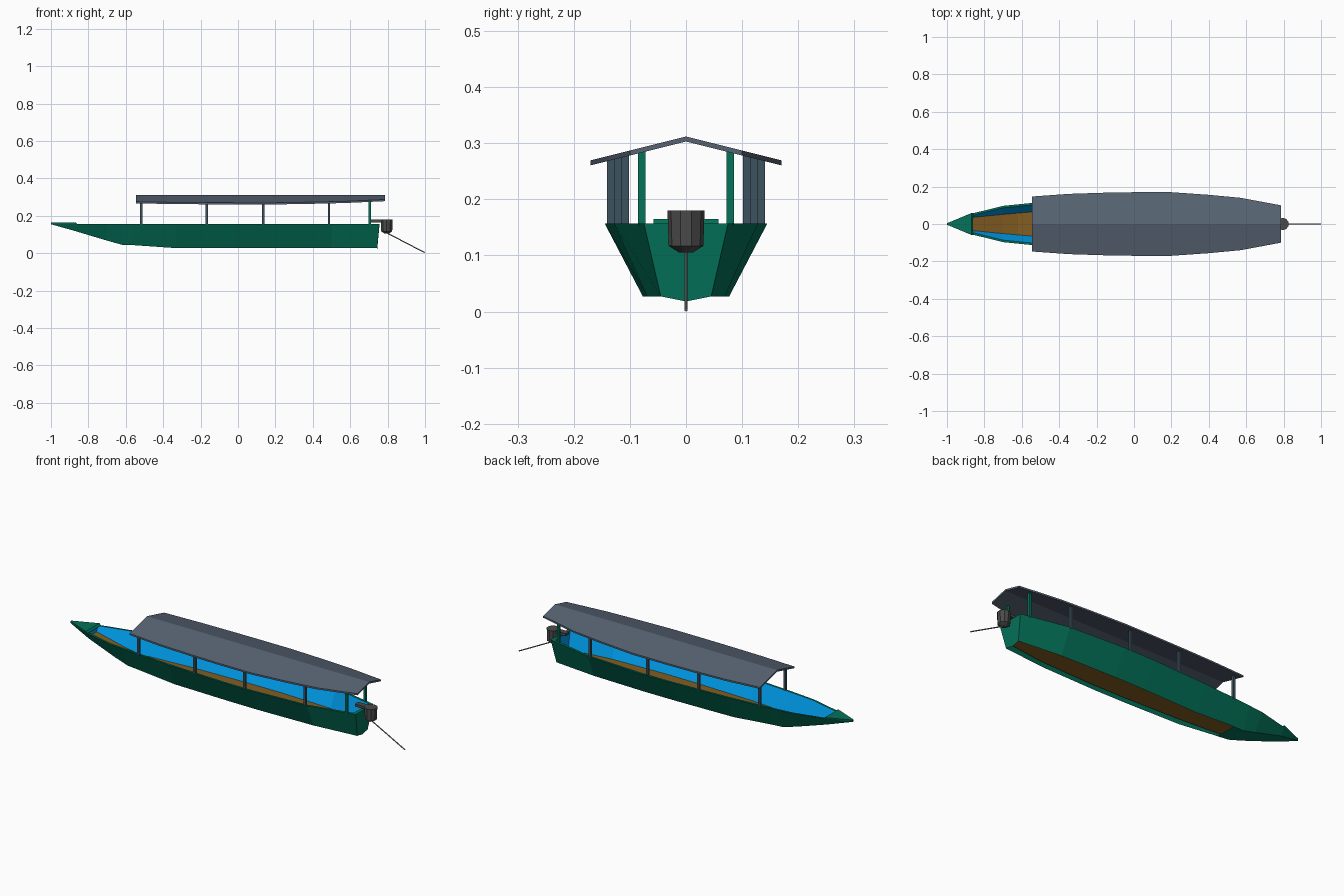
import bpy, bmesh, math
from mathutils import Vector

if "Cube" in bpy.data.objects:
    bpy.data.objects.remove(bpy.data.objects["Cube"])


def material(name, rgb):
    m = bpy.data.materials.new(name)
    m.diffuse_color = (*rgb, 1)
    m.use_nodes = True
    m.node_tree.nodes["Principled BSDF"].inputs["Base Color"].default_value = m.diffuse_color
    return m


GREEN = material("green_paint", (0.001, 0.17, 0.10))
BLUE = material("blue_paint", (0.0, 0.35, 0.87))
BROWN = material("brown_wood", (0.23, 0.11, 0.015))
SLATE = material("slate", (0.095, 0.125, 0.17))
POST = material("dark_slate", (0.045, 0.085, 0.11))
DARK = material("dark_metal", (0.07, 0.07, 0.07))
STEEL = material("steel", (0.25, 0.25, 0.25))


def loft(name, rings, mat, closed=False, caps=()):
    """Skin equal-length rings of points; caps are (ring, point indices)."""
    bm = bmesh.new()
    vs = [[bm.verts.new(p) for p in r] for r in rings]
    n = len(rings[0])
    for a, b in zip(vs, vs[1:]):
        for i in range(n if closed else n - 1):
            j = (i + 1) % n
            bm.faces.new((a[i], a[j], b[j], b[i]))
    for ring, ids in caps:
        bm.faces.new([vs[ring][i] for i in ids])
    bmesh.ops.remove_doubles(bm, verts=bm.verts, dist=1e-5)
    bmesh.ops.recalc_face_normals(bm, faces=bm.faces)
    me = bpy.data.meshes.new(name)
    bm.to_mesh(me)
    bm.free()
    ob = bpy.data.objects.new(name, me)
    bpy.context.collection.objects.link(ob)
    me.materials.append(mat)
    return ob


def box(name, x, y, z, sx, sy, sz, mat):
    ring = lambda zz: [(x + a * sx / 2, y + b * sy / 2, zz)
                       for a, b in ((-1, -1), (1, -1), (1, 1), (-1, 1))]
    return loft(name, [ring(z - sz / 2), ring(z + sz / 2)], mat, True,
                [(0, range(4)), (1, range(4))])


def lathe(name, x, profile, sides, mat):
    rings = [[(x + r * math.cos(math.tau * (k + 0.5) / sides),
               r * math.sin(math.tau * (k + 0.5) / sides), z)
              for k in range(sides)] for r, z in profile]
    return loft(name, rings, mat, True, [(0, range(sides)), (-1, range(sides))])


TOP, RIM, FLOOR_Z = 0.157, 0.011, 0.062
# x, gunwale half width, chine half width, bottom z
STATIONS = [(-1, 0.004, 0.003, 0.155), (-0.87, 0.055, 0.034, 0.118),
            (-0.70, 0.097, 0.050, 0.067), (-0.62, 0.105, 0.055, 0.045),
            (-0.56, 0.111, 0.059, 0.043), (-0.33, 0.129, 0.068, 0.027),
            (0.0, 0.144, 0.076, 0.027), (0.18, 0.145, 0.077, 0.027),
            (0.50, 0.128, 0.069, 0.027), (0.75, 0.075, 0.045, 0.027)]

# Hull sides with gunwale rim and transom; the planked floor closes the middle
hull, bow, lining, floor = [], [], [], []
for x, g, c, zb in STATIONS:
    stern = x == 0.75
    xt, xb = (0.757, 0.744) if stern else (x, x)
    keel = zb - (0.009 if stern else 0)
    xi, gi = (0.738 if stern else x), max(g - RIM, 0.001)
    hull.append([(xb, c, zb), (xt, g, TOP), (xi, gi, TOP),
                 (xi, -gi, TOP), (xt, -g, TOP), (xb, -c, zb), (xb, 0, keel)])
    if x <= -0.56:
        bow.append([(x, -c, zb), (x, c, zb)])
    if x > -1:
        zf, ci = max(zb + 0.010, FLOOR_Z), c - 0.003
        fi = ci + (gi - ci) * (zf - zb) / (TOP - zb)
        lining.append([(xi, -gi, TOP), (xi, -fi, zf), (xi, fi, zf), (xi, gi, TOP)])
        floor.append([(xi, -fi, zf), (xi, fi, zf)])
for side, ids in (("left", (0, 1, 2)), ("right", (3, 4, 5))):
    loft(f"hull_{side}", [[r[i] for i in ids] for r in hull], GREEN)
loft("bow_bottom", bow, GREEN)
s = hull[-1]
loft("transom_rim", [[s[1], s[4]], [s[2], s[3]]], GREEN)
loft("transom", [[s[0], s[1]], [s[6], (0.757, 0, TOP)], [s[5], s[4]]], GREEN)
for side, ids in (("right", (0, 1)), ("left", (2, 3))):
    loft(f"inner_lining_{side}", [[r[i] for i in ids] for r in lining], BLUE)
for name, r in (("bow_bulkhead", lining[0]), ("stern_bulkhead", lining[-1])):
    loft(name, [[r[0], r[1]], [r[3], r[2]]], BLUE)
loft("floor", floor, BROWN)

# Bow deck plate
plate = lambda z, e: [(-1, -0.004, z), (-0.87 + e, -0.058, z),
                      (-0.87 + e, 0.058, z), (-1, 0.004, z)]
loft("bow_deck", [plate(0.156, 0.01), plate(0.165, 0)], GREEN, True,
     [(0, range(4)), (1, range(4))])

# Gabled roof: constant pitch, eaves follow the hull curve
RIDGE, PITCH, THICK = 0.312, 0.25, 0.009
roof = []
for x, w in ((-0.545, 0.147), (-0.35, 0.161), (-0.17, 0.167), (0, 0.17), (0.2, 0.17),
             (0.4, 0.156), (0.57, 0.14), (0.785, 0.1)):
    e = RIDGE - PITCH * w
    roof.append([(x, -w, e), (x, 0, RIDGE), (x, w, e),
                 (x, w, e - THICK), (x, 0, RIDGE - THICK), (x, -w, e - THICK)])
loft("roof", roof, SLATE, True, [(0, range(6)), (-1, range(6))])

# Roof posts in pairs, standing on the gunwale
for i, (x, y) in enumerate(((-0.517, 0.108), (-0.167, 0.129), (0.135, 0.134),
                            (0.487, 0.121), (0.705, 0.079))):
    top = RIDGE - PITCH * y - 0.003
    for side, s in (("right", -1), ("left", 1)):
        box(f"post_{side}_{i + 1}", x, s * y, (0.153 + top) / 2, 0.012, 0.013,
            top - 0.153, GREEN if i == 4 else POST)

# Outboard motor, mount and long propeller shaft
lathe("motor_body", 0.795, [(0.012, 0.105), (0.031, 0.117), (0.033, 0.18)], 10, DARK)
box("motor_mount", 0.742, 0, 0.172, 0.065, 0.03, 0.014, DARK)
a, b, r = Vector((0.785, 0, 0.114)), Vector((0.9985, 0, 0.003)), 0.003
side = Vector((0, 1, 0))
up = (b - a).normalized().cross(side)
rings = [[p + r * (math.cos(math.tau * k / 8) * side + math.sin(math.tau * k / 8) * up)
          for k in range(8)] for p in (a, b)]
loft("propeller_shaft", rings, STEEL, True, [(0, range(8)), (1, range(8))])
